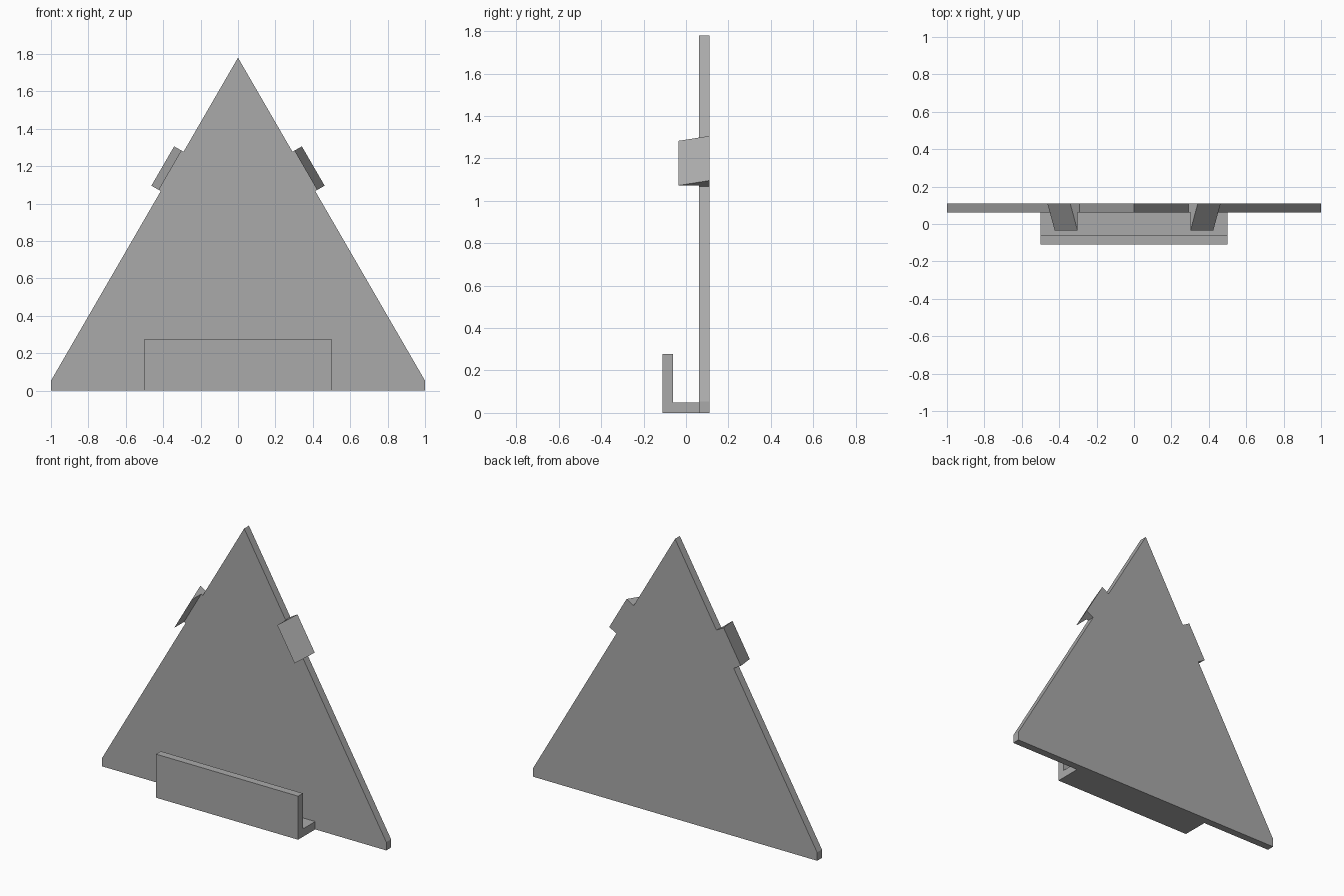
import bpy
import bmesh
from mathutils import Matrix, Vector

if "Cube" in bpy.data.objects:
    bpy.data.objects.remove(bpy.data.objects["Cube"])

grey = bpy.data.materials.new("plain grey")
grey.use_nodes = True
GREY = (0.4, 0.4, 0.4, 1)
grey.diffuse_color = GREY
grey.node_tree.nodes["Principled BSDF"].inputs["Base Color"].default_value = GREY


def extrude_profile(name, profile, depth, matrix):
    """Extrude a flat profile along local z, then place it with matrix."""
    bm = bmesh.new()
    base = bm.faces.new([bm.verts.new((u, v, 0)) for u, v in profile])
    moved = bmesh.ops.extrude_face_region(bm, geom=[base])["geom"]
    verts = [v for v in moved if isinstance(v, bmesh.types.BMVert)]
    bmesh.ops.translate(bm, verts=verts, vec=(0, 0, depth))
    bm.transform(matrix)
    bmesh.ops.recalc_face_normals(bm, faces=bm.faces)
    mesh = bpy.data.meshes.new(name)
    bm.to_mesh(mesh)
    bm.free()
    mesh.materials.append(grey)
    obj = bpy.data.objects.new(name, mesh)
    bpy.context.collection.objects.link(obj)
    return obj


def frame(u, v, w, origin):
    """Matrix whose local axes are u, v, w."""
    m = Matrix((u, v, w)).transposed().to_4x4()
    m.translation = origin
    return m


X, Y, Z = Vector((1, 0, 0)), Vector((0, 1, 0)), Vector((0, 0, 1))
BACK, FACE, RIM, APEX = 0.11, 0.062, 0.053, 1.78

# Triangular back plate with a short upright rim at the foot
extrude_profile("back_plate", [(-1, 0), (1, 0), (1, RIM), (0, APEX), (-1, RIM)],
                BACK - FACE, frame(X, Z, Y, (0, FACE, 0)))

# Front ledge: floor and upright lip, L-shaped in section
extrude_profile("front_ledge", [(-0.11, 0), (FACE, 0), (FACE, 0.05), (-0.062, 0.05),
                                (-0.062, 0.277), (-0.11, 0.277)],
                1.0, frame(Y, Z, X, (-0.5, 0, 0)))

# Wedge-shaped clips on both sloping edges
clip = [(0, FACE), (0.012, FACE), (0.012, -0.036), (0.058, BACK), (0, BACK)]
LENGTH = 0.243
for name, side in (("left_clip", 1), ("right_clip", -1)):
    along = Vector((-side, 0, APEX - RIM)).normalized()
    outward = Vector((side * along.z, 0, abs(along.x)))
    middle = Vector((side * 0.352, 0, 1.172))
    extrude_profile(name, clip, LENGTH,
                    frame(outward, Y, along, middle - along * LENGTH / 2))
